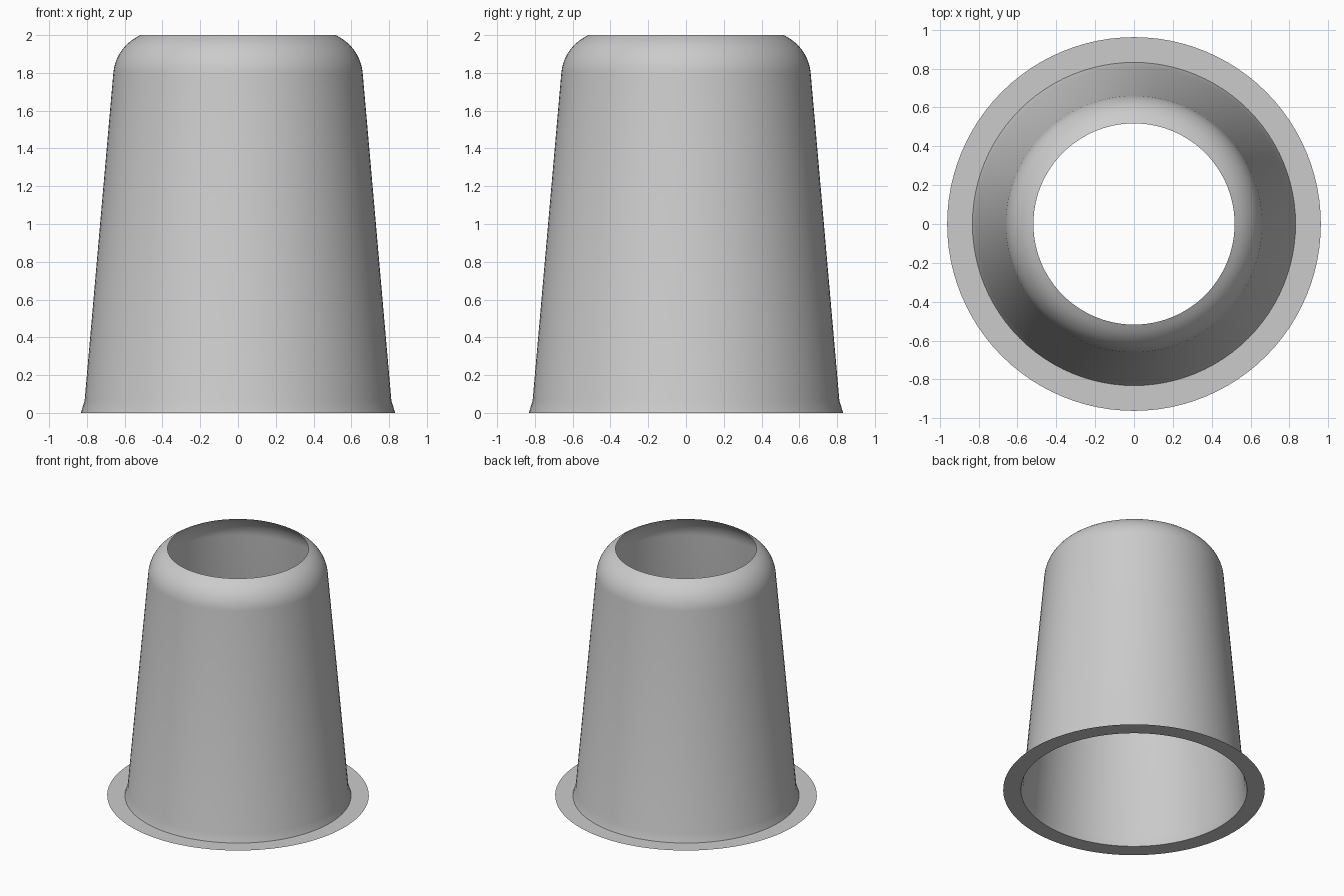
import bpy, bmesh, math

SIDES = 96

old = bpy.data.objects.get("Cube")
if old:
    bpy.data.objects.remove(old, do_unlink=True)

# Single plain grey finish
grey = bpy.data.materials.new("plain_grey")
grey.use_nodes = True
colour = (0.6, 0.6, 0.6, 1)
grey.diffuse_color = colour
grey.node_tree.nodes["Principled BSDF"].inputs["Base Color"].default_value = colour


def lathe(name, profile):
    """Turn an open (radius, height) profile around z; faces point outward."""
    bm = bmesh.new()
    rings = []
    for r, z in profile:
        angles = [2 * math.pi * k / SIDES for k in range(SIDES)]
        rings.append([bm.verts.new((r * math.cos(a), r * math.sin(a), z)) for a in angles])
    for low, high in zip(rings, rings[1:]):
        for k in range(SIDES):
            n = (k + 1) % SIDES
            bm.faces.new((low[k], low[n], high[n], high[k]))
    mesh = bpy.data.meshes.new(name)
    bm.to_mesh(mesh)
    bm.free()
    mesh.materials.append(grey)
    obj = bpy.data.objects.new(name, mesh)
    bpy.context.collection.objects.link(obj)
    bpy.ops.object.select_all(action="DESELECT")
    obj.select_set(True)
    bpy.context.view_layer.objects.active = obj
    bpy.ops.object.shade_smooth_by_angle(angle=math.radians(30))
    return obj


# Tapered sleeve with a flared foot and a rounded, open shoulder
shoulder_r, start, sweep, steps = 0.24, math.radians(5), math.radians(62), 12
cx = 0.66 - shoulder_r * math.cos(start)
cz = 1.8 - shoulder_r * math.sin(start)
shoulder = []
for i in range(steps + 1):
    a = start + sweep * i / steps
    shoulder.append((cx + shoulder_r * math.cos(a), cz + shoulder_r * math.sin(a)))
shoulder[-1] = (0.518, 2.0)
lathe("sleeve", [(0.832, 0), (0.812, 0.065)] + shoulder)

# Flat ring around the foot
lathe("base_flange", [(0.962, 0), (0.832, 0)])
